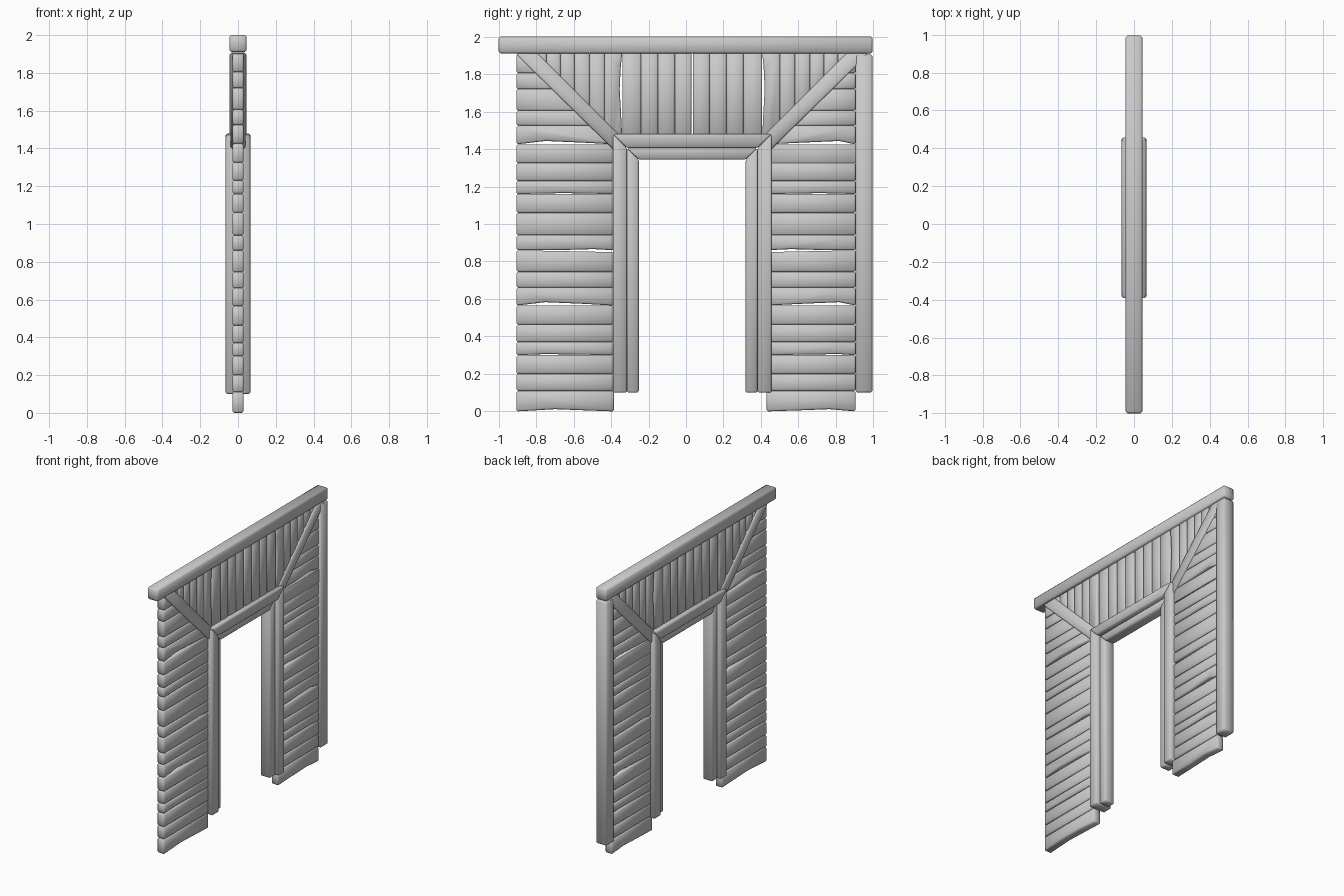
import bpy, bmesh

cube = bpy.data.objects.get("Cube")
if cube:
    bpy.data.objects.remove(cube)

GREY = (0.6, 0.6, 0.6, 1)
timber = bpy.data.materials.new("plain_grey_timber")
timber.use_nodes = True
timber.diffuse_color = GREY
bsdf = timber.node_tree.nodes["Principled BSDF"]
bsdf.inputs["Base Color"].default_value = GREY
bsdf.inputs["Roughness"].default_value = 0.8

AXIS = 0.033        # doorway centre line along y
BRACE = 1.06        # brace centre line: y + z = BRACE on the -y side


def mirror(points):
    return [(2 * AXIS - y, z) for y, z in points]


def prism(name, outline, half, bevel=0.008):
    """Extrude a (y, z) outline through the wall thickness and soften its edges."""
    bm = bmesh.new()
    face = bm.faces.new([bm.verts.new((-half, y, z)) for y, z in outline])
    ext = bmesh.ops.extrude_face_region(bm, geom=[face])
    moved = [v for v in ext["geom"] if isinstance(v, bmesh.types.BMVert)]
    bmesh.ops.translate(bm, verts=moved, vec=(2 * half, 0, 0))
    bmesh.ops.recalc_face_normals(bm, faces=bm.faces)
    mesh = bpy.data.meshes.new(name)
    bm.to_mesh(mesh)
    bm.free()
    mesh.materials.append(timber)
    ob = bpy.data.objects.new(name, mesh)
    bpy.context.collection.objects.link(ob)
    mod = ob.modifiers.new("soft_edges", "BEVEL")
    mod.width = bevel
    mod.segments = 1
    mod.limit_method = "ANGLE"
    bpy.ops.object.select_all(action="DESELECT")
    ob.select_set(True)
    bpy.context.view_layer.objects.active = ob
    bpy.ops.object.modifier_apply(modifier=mod.name)
    bpy.ops.object.shade_smooth_by_angle(angle=1.0)
    return ob


def rect(y0, y1, z0, z1):
    return [(y0, z0), (y1, z0), (y1, z1), (y0, z1)]


# Top beam and side post
prism("top_beam", rect(-1, 0.995, 1.91, 2), 0.045, 0.01)
prism("side_post", rect(0.905, 0.995, 0.1, 1.905), 0.045, 0.01)


# Door frame: outer and inner rings of two jambs and a mitred header
def frame(name, y_out, y_in, z_in, z_out, half):
    jamb = [(y_out, 0.1), (y_in, 0.1), (y_in, z_in), (y_out, z_out)]
    prism(name + "_jamb_back", mirror(jamb), half)
    prism(name + "_jamb_front", jamb, half)
    inner, outer = (y_in, z_in), (y_out, z_out)
    prism(name + "_header", [inner] + mirror([inner, outer]) + [outer], half)


frame("outer_frame", -0.39, -0.315, 1.405, 1.48, 0.065)
frame("inner_frame", -0.315, -0.252, 1.343, 1.405, 0.04)

# Diagonal braces
brace = [(-0.91, 1.91), (-0.385, 1.395), (-0.33, 1.45), (-0.79, 1.91)]
prism("brace_front", brace, 0.04)
prism("brace_back", mirror(brace), 0.04)

# Horizontal side boards, cut along the brace; some have a warped lower edge
levels = [0, 0.11, 0.2, 0.3, 0.37, 0.463, 0.565, 0.66, 0.745, 0.86, 0.94,
          1.06, 1.16, 1.23, 1.325, 1.425, 1.525, 1.605, 1.72, 1.805, 1.905]
warp = {0: (0.4, 0.012), 3: (0.3, 0.006), 6: (0.3, 0.018),
        9: (0.8, -0.012), 12: (0.5, 0.005), 15: (0.3, 0.018)}
for i, (low, high) in enumerate(zip(levels, levels[1:])):
    for side in ("front", "back"):
        outer = -0.905 if side == "front" else 2 * AXIS - 0.905
        limit = -0.385 if side == "front" else 2 * AXIS - 0.43
        ends = [min(limit, BRACE - z) for z in (low, high)]
        ends = [max(e, outer + 0.02) for e in ends]
        pts = [(outer, low)]
        if i in warp:
            where, lift = warp[i]
            start = -0.905
            if lift > 0:
                pts.append((start + where * 0.515, low + lift))
                pts.append((start + 0.7 * 0.515, low + lift * 0.5))
            else:
                pts[0] = (outer, low)
                pts.append((start + 0.45 * 0.515, low + 0.001))
                pts.append((start + where * 0.515, low - lift * 0.5))
        pts.append((ends[0], low))
        # the board below a sagging gap drops slightly at its inner end
        top = high - 0.01 if i == 8 else high
        if ends[1] < limit < ends[0] + 0.001 and BRACE - limit > low:
            pts.append((limit, BRACE - limit))
        pts += [(ends[1], top), (outer, high)]
        prism(f"{side}_board_{i + 1}", pts if side == "front" else mirror(pts), 0.03)

# Vertical boards over the doorway, running down to the frame and braces
edges = [-0.84, -0.745, -0.67, -0.595, -0.515, -0.435, -0.34, -0.24, -0.15, -0.06, 0.029]


def foot(y):
    return max(1.45, BRACE - y)


for i, (a, b) in enumerate(zip(edges, edges[1:])):
    pts = [(a, foot(a))]
    corner = BRACE - 1.45
    if a < corner < b:
        pts.append((corner, 1.45))
    pts.append((b, foot(b)))
    if b == -0.34:      # warped board leaving a slit
        pts += [(b - 0.006, 1.58), (b - 0.014, 1.72), (b - 0.008, 1.84)]
    pts += [(b, 1.915), (a, 1.915)]
    prism(f"gable_board_front_{i + 1}", pts, 0.03)
    prism(f"gable_board_back_{i + 1}", mirror(pts), 0.03)
